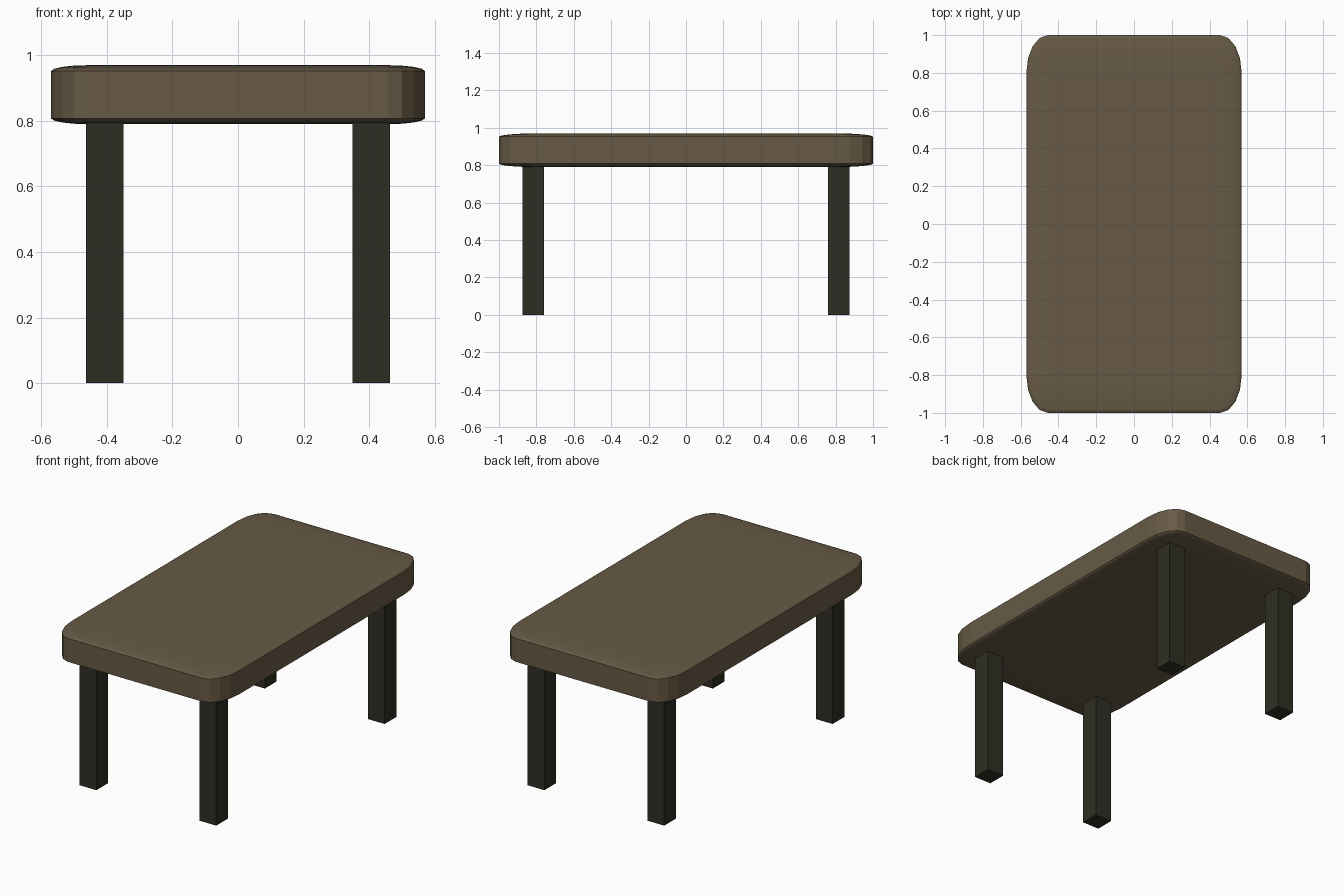
import bpy, bmesh
from mathutils import Vector

if "Cube" in bpy.data.objects:
    bpy.data.objects.remove(bpy.data.objects["Cube"])


def material(name, rgb):
    m = bpy.data.materials.new(name)
    m.diffuse_color = (*rgb, 1)
    m.use_nodes = True
    m.node_tree.nodes["Principled BSDF"].inputs["Base Color"].default_value = m.diffuse_color
    return m


def box(name, centre, half, mat, bevel=0):
    """Box with an optional bevel made before scaling, so it stretches with the box."""
    bm = bmesh.new()
    bmesh.ops.create_cube(bm, size=2)
    if bevel:
        bmesh.ops.bevel(bm, geom=bm.edges[:], offset=bevel, segments=4,
                        profile=0.5, affect='EDGES')
    bmesh.ops.scale(bm, vec=Vector(half), verts=bm.verts)
    me = bpy.data.meshes.new(name)
    bm.to_mesh(me)
    bm.free()
    me.materials.append(mat)
    ob = bpy.data.objects.new(name, me)
    ob.location = centre
    bpy.context.collection.objects.link(ob)
    return ob


wood = material("brown wood", (0.135, 0.102, 0.060))
dark = material("dark olive", (0.028, 0.027, 0.017))

# Rounded slab top
box("table_top", (0, 0, 0.88), (0.57, 1.0, 0.09), wood, bevel=0.2)

# Four square legs
for sy, end in ((-1, "front"), (1, "back")):
    for sx, side in ((-1, "left"), (1, "right")):
        box(f"{end}_{side}_leg", (sx * 0.407, sy * 0.817, 0.4),
            (0.057, 0.057, 0.4), dark)
